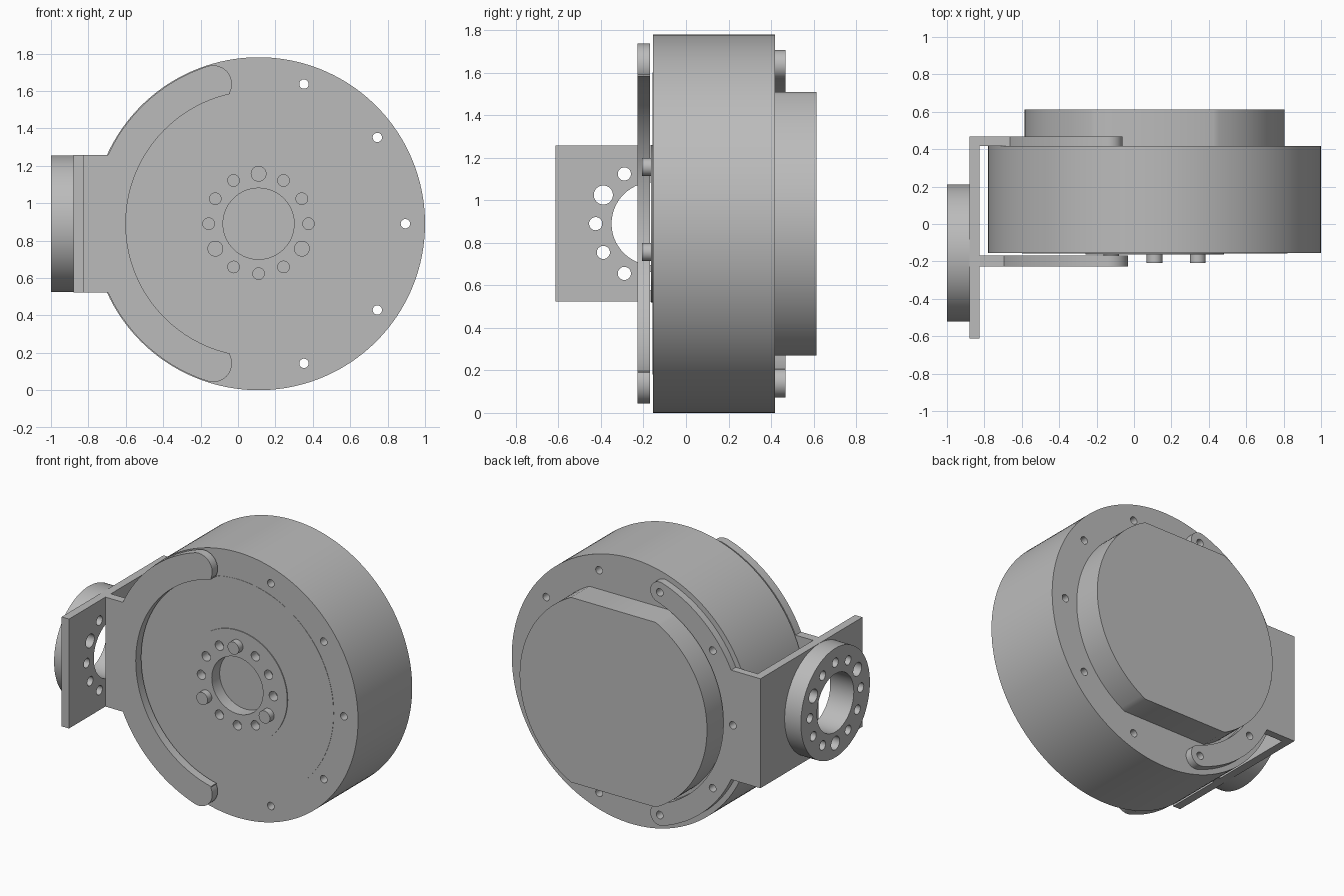
import bpy, bmesh
from math import sin, cos, asin, atan2, pi, radians, hypot

cube = bpy.data.objects.get("Cube")
if cube:
    bpy.data.objects.remove(cube)

grey = bpy.data.materials.new("machined grey")
grey.use_nodes = True
grey.diffuse_color = (0.5, 0.5, 0.5, 1)
grey.node_tree.nodes["Principled BSDF"].inputs["Base Color"].default_value = (0.5, 0.5, 0.5, 1)

BODY = (0.11, 0.89)      # x, z of the drum axis
JOINT = (-0.155, 0.89)   # y, z of the side ring axis
BOLT_R = 0.785           # radius of the rim bolt circle
TAB = 0.367              # half height of bracket tabs


def arc(r, a0, a1, n):
    return [(r * cos(a0 + (a1 - a0) * i / n), r * sin(a0 + (a1 - a0) * i / n))
            for i in range(n + 1)]


def circle(r, u=0, v=0, n=128):
    return [(u + x, v + y) for x, y in arc(r, 0, 2 * pi, n)[:-1]]


def ring_of(r, pitch, angles):
    return [circle(r, pitch * cos(radians(a)), pitch * sin(radians(a)), 32) for a in angles]


def prism(name, loops, axis, centre, lo, hi):
    """Extrude closed outlines along the x or y axis."""
    bm = bmesh.new()
    for loop in loops:
        ends = []
        for t in (lo, hi):
            pts = [(centre[0] + u, t, centre[1] + v) if axis == "Y"
                   else (t, centre[0] + u, centre[1] + v) for u, v in loop]
            ends.append([bm.verts.new(p) for p in pts])
        a, b = ends
        bm.faces.new(a)
        bm.faces.new(b[::-1])
        for i in range(len(a)):
            j = (i + 1) % len(a)
            bm.faces.new((a[j], a[i], b[i], b[j]))
    bmesh.ops.recalc_face_normals(bm, faces=bm.faces[:])
    mesh = bpy.data.meshes.new(name)
    bm.to_mesh(mesh)
    bm.free()
    mesh.materials.append(grey)
    ob = bpy.data.objects.new(name, mesh)
    bpy.context.collection.objects.link(ob)
    return ob


def finish(ob, *cutters):
    """Cut the holes, remove the cutters and smooth the round walls."""
    bpy.ops.object.select_all(action="DESELECT")
    bpy.context.view_layer.objects.active = ob
    ob.select_set(True)
    for cutter in cutters:
        cutter.hide_render = True
        mod = ob.modifiers.new("holes", "BOOLEAN")
        mod.operation = "DIFFERENCE"
        mod.solver = "EXACT"
        mod.object = cutter
        bpy.ops.object.modifier_apply(modifier=mod.name)
        bpy.data.objects.remove(cutter)
    bpy.ops.object.shade_smooth_by_angle(angle=radians(30))


def arm_outline(inner, width):
    """C-shaped arm with rounded tips and a straight tab on the right-hand side."""
    tip, outer = radians(108), BOLT_R + width
    cap = [(BOLT_R * cos(tip) + x, BOLT_R * sin(tip) + y)
           for x, y in arc(width, tip - pi, tip, 32)]
    cap = [p for p in cap if hypot(*p) > inner + 0.001]
    start = atan2(cap[0][1], cap[0][0])
    half = arc(inner, pi, start, 40) + cap
    half += arc(outer, tip, pi - asin(TAB / outer), 32)[1:]
    half.append((-0.825 - BODY[0], TAB))
    return half + [(x, -y) for x, y in half[:0:-1]]


small = [a for a in range(0, 360, 30) if a % 120 != 90]
large = [90, 210, 330]
front, back = -0.156, 0.418

# Drum with through bolt holes and a shallow centre bore
finish(prism("drum", [circle(0.89, n=160)], "Y", BODY, front, back),
       prism("rim_cutter", ring_of(0.025, BOLT_R, range(0, 360, 36)), "Y", BODY, -1, 1),
       prism("bore_cutter", [circle(0.19)], "Y", BODY, -1, -0.08),
       prism("bolt_cutter", ring_of(0.031, 0.267, small), "Y", BODY, -1, -0.1))

# Thin front face plate and output hub
for name, radius, depth in (("face_plate", 0.71, 0.002), ("output_hub", 0.37, 0.008)):
    finish(prism(name, [circle(radius)], "Y", BODY, front - depth, front),
           prism("bore_cutter", [circle(0.19)], "Y", BODY, -1, 1),
           prism("bolt_cutter", ring_of(0.031, 0.267, small), "Y", BODY, -1, 1))

# Dowel pins on the hub
finish(prism("dowel_pins", ring_of(0.042, 0.267, large), "Y", BODY, -0.208, front))

# Rear housing with flats above and below
flat = asin(0.62 / 0.695)
finish(prism("rear_housing", [arc(0.695, -flat, flat, 48) + arc(0.695, pi - flat, pi + flat, 48)],
             "Y", BODY, back, 0.613))

# Bracket arms holding the drum
finish(prism("front_arm", [arm_outline(0.71, 0.1)], "Y", BODY, -0.227, -0.169))
finish(prism("rear_arm", [arm_outline(0.715, 0.07)], "Y", BODY, back, 0.468),
       prism("arm_cutter", ring_of(0.025, BOLT_R, range(108, 253, 36)), "Y", BODY, -1, 1))


# Bracket side plate and joint ring share one hole pattern
def joint_cutters():
    return [prism("joint_cutter", [circle(0.195)] + ring_of(0.031, 0.27, small)
                  + ring_of(0.045, 0.27, [150, 270, 30]), "X", JOINT, -2, 0)]


small = [a for a in range(0, 360, 30) if a not in (30, 150, 270)]
y0, y1 = -0.613 - JOINT[0], 0.468 - JOINT[0]
finish(prism("side_plate", [[(y0, -TAB), (y1, -TAB), (y1, TAB), (y0, TAB)]], "X", JOINT, -0.88, -0.825),
       *joint_cutters())
finish(prism("joint_ring", [circle(0.366)], "X", JOINT, -1, -0.88), *joint_cutters())
